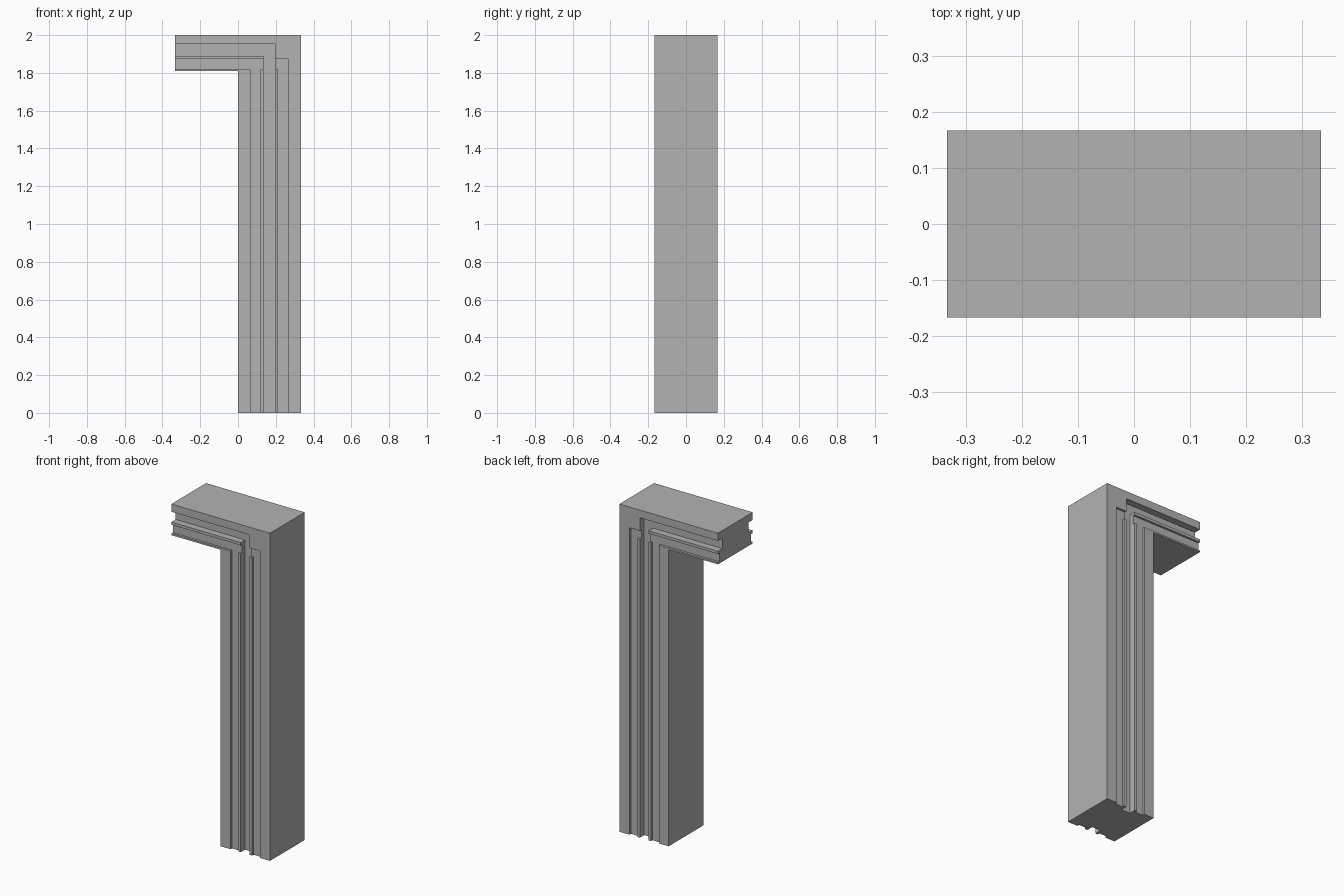
import bpy
import bmesh

cube = bpy.data.objects.get("Cube")
if cube:
    bpy.data.objects.remove(cube, do_unlink=True)

# Plain grey stone
stone = bpy.data.materials.new("stone_grey")
stone.use_nodes = True
grey = (0.45, 0.45, 0.45, 1)
stone.diffuse_color = grey
stone.node_tree.nodes["Principled BSDF"].inputs["Base Color"].default_value = grey

LEFT, RIGHT, TOP, HALF = -0.333, 0.333, 2.0, 0.167
GROOVE, STEP = 0.042, 0.014          # depths of the deep channel and shallow steps
PAST = 0.1                           # cutter overshoot


def prism(name, outline, y0, y1):
    """Extrude an x-z outline from y0 to y1."""
    bm = bmesh.new()
    face = bm.faces.new([bm.verts.new((x, y0, z)) for x, z in outline])
    out = bmesh.ops.extrude_face_region(bm, geom=[face])
    moved = [v for v in out["geom"] if isinstance(v, bmesh.types.BMVert)]
    bmesh.ops.translate(bm, verts=moved, vec=(0, y1 - y0, 0))
    bmesh.ops.recalc_face_normals(bm, faces=bm.faces)
    mesh = bpy.data.meshes.new(name)
    bm.to_mesh(mesh)
    bm.free()
    mesh.materials.append(stone)
    obj = bpy.data.objects.new(name, mesh)
    bpy.context.collection.objects.link(obj)
    return obj


def ell(x_in, x_out, z_in, z_out, x_end=LEFT, z_end=0.0):
    """L-shaped outline: a post with a lintel running to the right."""
    return [(x_in, z_end), (x_out, z_end), (x_out, z_out),
            (x_end, z_out), (x_end, z_in), (x_in, z_in)]


# Post and lintel in one body
frame = prism("door_frame", ell(0.0, RIGHT, 1.81, TOP), -HALF, HALF)

# Moulding cuts, the same on front and back
end, foot = LEFT - PAST, -PAST
cuts = {
    "channel": (ell(0.135, 0.195, 1.89, 1.953, end, foot), GROOVE),
    "inner_step": (ell(0.065, 0.12, 1.82, 1.873, end, foot), STEP),
    "outer_step": ([(0.212, foot), (0.265, foot), (0.265, 1.873),
                    (0.11, 1.873), (0.11, 1.82), (0.212, 1.82)], STEP),
}
for name, (outline, depth) in cuts.items():
    for side, sign in (("front", -1), ("back", 1)):
        cutter = prism(f"{name}_cutter_{side}", outline,
                       sign * (HALF - depth), sign * (HALF + PAST))
        cutter.hide_render = True
        mod = frame.modifiers.new(cutter.name, "BOOLEAN")
        mod.operation = "DIFFERENCE"
        mod.solver = "EXACT"
        mod.object = cutter

# Bake the cuts and drop the cutters
bpy.context.view_layer.update()
graph = bpy.context.evaluated_depsgraph_get()
carved = bpy.data.meshes.new_from_object(frame.evaluated_get(graph))
helpers = [m.object for m in frame.modifiers]
frame.modifiers.clear()
frame.data = carved
for helper in helpers:
    bpy.data.objects.remove(helper, do_unlink=True)
